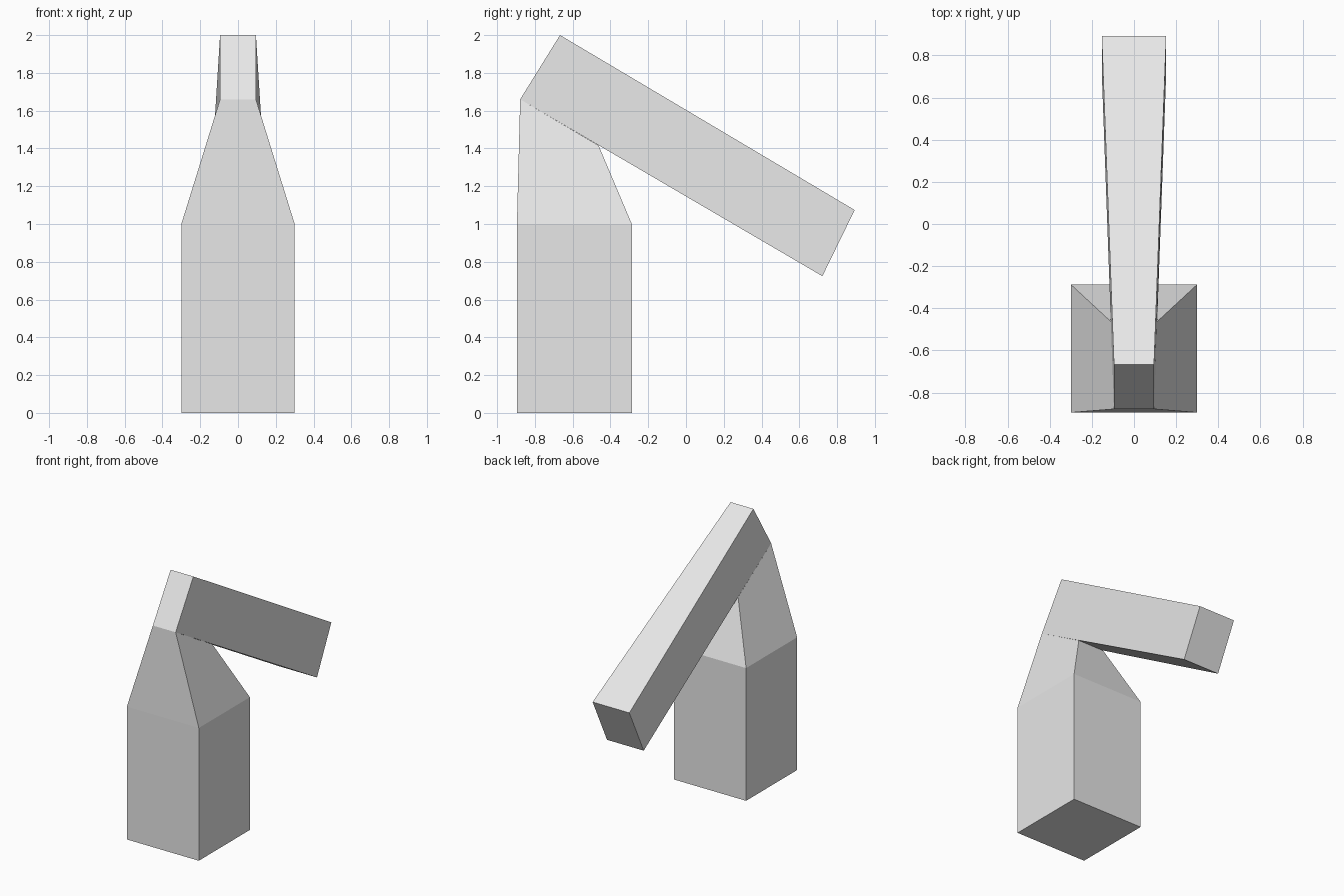
import bpy
import bmesh

cube = bpy.data.objects.get("Cube")
if cube:
    bpy.data.objects.remove(cube, do_unlink=True)

grey = bpy.data.materials.new("light_grey")
grey.use_nodes = True
grey.diffuse_color = (0.8, 0.8, 0.8, 1)
grey.node_tree.nodes["Principled BSDF"].inputs["Base Color"].default_value = (0.8, 0.8, 0.8, 1)


def loft(name, sections, cap_end=True):
    """Join four-sided sections, each given as two mirrored (half width, y, z) edges."""
    bm = bmesh.new()
    rings = []
    for (wa, ya, za), (wb, yb, zb) in sections:
        corners = [(-wa, ya, za), (wa, ya, za), (wb, yb, zb), (-wb, yb, zb)]
        rings.append([bm.verts.new(c) for c in corners])
    for low, high in zip(rings, rings[1:]):
        for i in range(4):
            j = (i + 1) % 4
            bm.faces.new((low[i], low[j], high[j], high[i]))
    bm.faces.new(rings[0][::-1])
    if cap_end:
        bm.faces.new(rings[-1])
    bmesh.ops.recalc_face_normals(bm, faces=bm.faces)
    mesh = bpy.data.meshes.new(name)
    bm.to_mesh(mesh)
    bm.free()
    mesh.materials.append(grey)
    obj = bpy.data.objects.new(name, mesh)
    bpy.context.collection.objects.link(obj)
    return obj


# Square column narrowing to a neck that meets the underside of the arm
FRONT, BACK = -0.895, -0.287
loft("column", [
    ((0.3, FRONT, 0), (0.3, BACK, 0)),
    ((0.3, FRONT, 1), (0.3, BACK, 1)),
    ((0.095, -0.878, 1.66), (0.11, -0.463, 1.416)),
], cap_end=False)

# Sloping arm, slightly wider at its lower end
loft("arm", [
    ((0.095, -0.878, 1.66), (0.095, -0.667, 2)),
    ((0.153, 0.722, 0.724), (0.153, 0.893, 1.074)),
])
